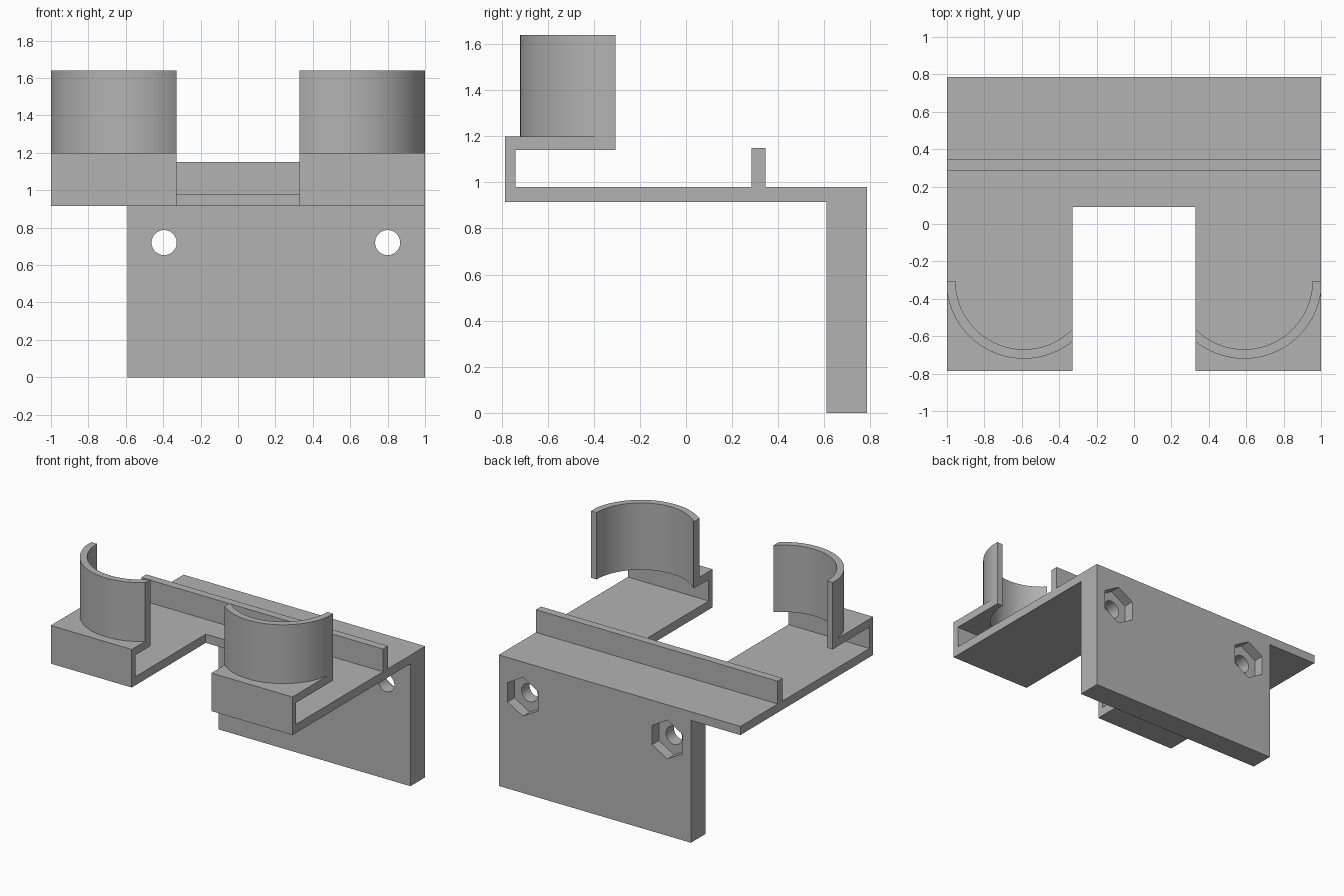
import bpy, bmesh, math
from mathutils import Vector

cube = bpy.data.objects.get("Cube")
if cube:
    bpy.data.objects.remove(cube)

grey = bpy.data.materials.new("plain grey")
grey.use_nodes = True
tone = (0.45, 0.45, 0.45, 1)
grey.diffuse_color = tone
grey.node_tree.nodes["Principled BSDF"].inputs["Base Color"].default_value = tone


def prism(name, outline, start, end, axis="Z"):
    """Extrude a closed outline along Z, or an (x, z) outline along Y."""
    def place(p, d):
        return (p[0], p[1], d) if axis == "Z" else (p[0], d, p[1])
    bm = bmesh.new()
    face = bm.faces.new([bm.verts.new(place(p, start)) for p in outline])
    new = bmesh.ops.extrude_face_region(bm, geom=[face])["geom"]
    shift = Vector(place((0, 0), end - start))
    bmesh.ops.translate(bm, vec=shift, verts=[v for v in new if isinstance(v, bmesh.types.BMVert)])
    bmesh.ops.recalc_face_normals(bm, faces=bm.faces)
    mesh = bpy.data.meshes.new(name)
    bm.to_mesh(mesh)
    bm.free()
    mesh.materials.append(grey)
    obj = bpy.data.objects.new(name, mesh)
    bpy.context.collection.objects.link(obj)
    return obj


def rect(x0, x1, y0, y1):
    return [(x0, y0), (x1, y0), (x1, y1), (x0, y1)]


def ring(cx, cy, radius, sides, turn=0):
    angles = [turn + math.tau * i / sides for i in range(sides)]
    return [(cx + radius * math.cos(a), cy + radius * math.sin(a)) for a in angles]


# Main dimensions
SIDE, INNER = 1.0, 0.33
FRONT, BACK = -0.785, 0.785
DECK_LOW, DECK_TOP = 0.915, 0.98
SHELF_LOW, SHELF_TOP, CUP_TOP = 1.14, 1.2, 1.64
CUP_X, CUP_Y, CUP_R, CUP_BORE = 0.589, -0.305, 0.415, 0.365

# U-shaped deck with its cross rib
prism("deck", [(-SIDE, FRONT), (-INNER, FRONT), (-INNER, 0.09), (INNER, 0.09),
               (INNER, FRONT), (SIDE, FRONT), (SIDE, BACK), (-SIDE, BACK)],
      DECK_LOW, DECK_TOP)
prism("cross_rib", rect(-SIDE, SIDE, 0.285, 0.345), DECK_TOP, 1.15)

# Hanging back plate with bolt holes and hexagonal nut pockets
plate = prism("back_plate", rect(-0.59, SIDE, 0, DECK_LOW), 0.61, BACK, "Y")
for x in (-0.395, 0.8):
    for cutter in (prism("bolt_cutter", ring(x, 0.72, 0.067, 48), 0.5, 0.9, "Y"),
                   prism("nut_cutter", ring(x, 0.72, 0.145, 6, math.pi / 6), 0.705, 0.9, "Y")):
        cutter.hide_render = True
        mod = plate.modifiers.new("cut", "BOOLEAN")
        mod.operation = "DIFFERENCE"
        mod.solver = "EXACT"
        mod.object = cutter
        bpy.context.view_layer.objects.active = plate
        bpy.ops.object.modifier_apply(modifier=mod.name)
        bpy.data.objects.remove(cutter)


def cup_arc(radius, steps=48):
    """Arc from the inner arm edge round the front to the outer side."""
    a0 = math.tau - math.acos((INNER - CUP_X) / radius)
    a1 = math.tau - math.acos(min(1, (SIDE - CUP_X) / radius))
    angles = [a0 + (a1 - a0) * i / steps for i in range(steps + 1)]
    return [(CUP_X + radius * math.cos(a), CUP_Y + radius * math.sin(a)) for a in angles]


# Raised front shelf and half-round cup on each arm
outer, bore = cup_arc(CUP_R), cup_arc(CUP_BORE)
LIP = -0.74
cup = outer + [(SIDE, CUP_Y)] + bore[::-1]
shelf = outer + [(SIDE, LIP), (INNER, LIP)]
lip = rect(INNER, SIDE, FRONT, LIP)
smooth = []
for side, sign in (("left", 1), ("right", -1)):
    def flip(points):
        return [(sign * x, y) for x, y in points]
    prism(side + "_front_lip", flip(lip), DECK_TOP, SHELF_TOP)
    smooth.append(prism(side + "_shelf", flip(shelf), SHELF_LOW, SHELF_TOP))
    smooth.append(prism(side + "_cup_wall", flip(cup), SHELF_LOW, CUP_TOP))

# Smooth the round surfaces, keep edges sharp
bpy.ops.object.select_all(action="DESELECT")
for obj in smooth + [plate]:
    obj.select_set(True)
bpy.context.view_layer.objects.active = plate
bpy.ops.object.shade_smooth_by_angle(angle=math.radians(30))
